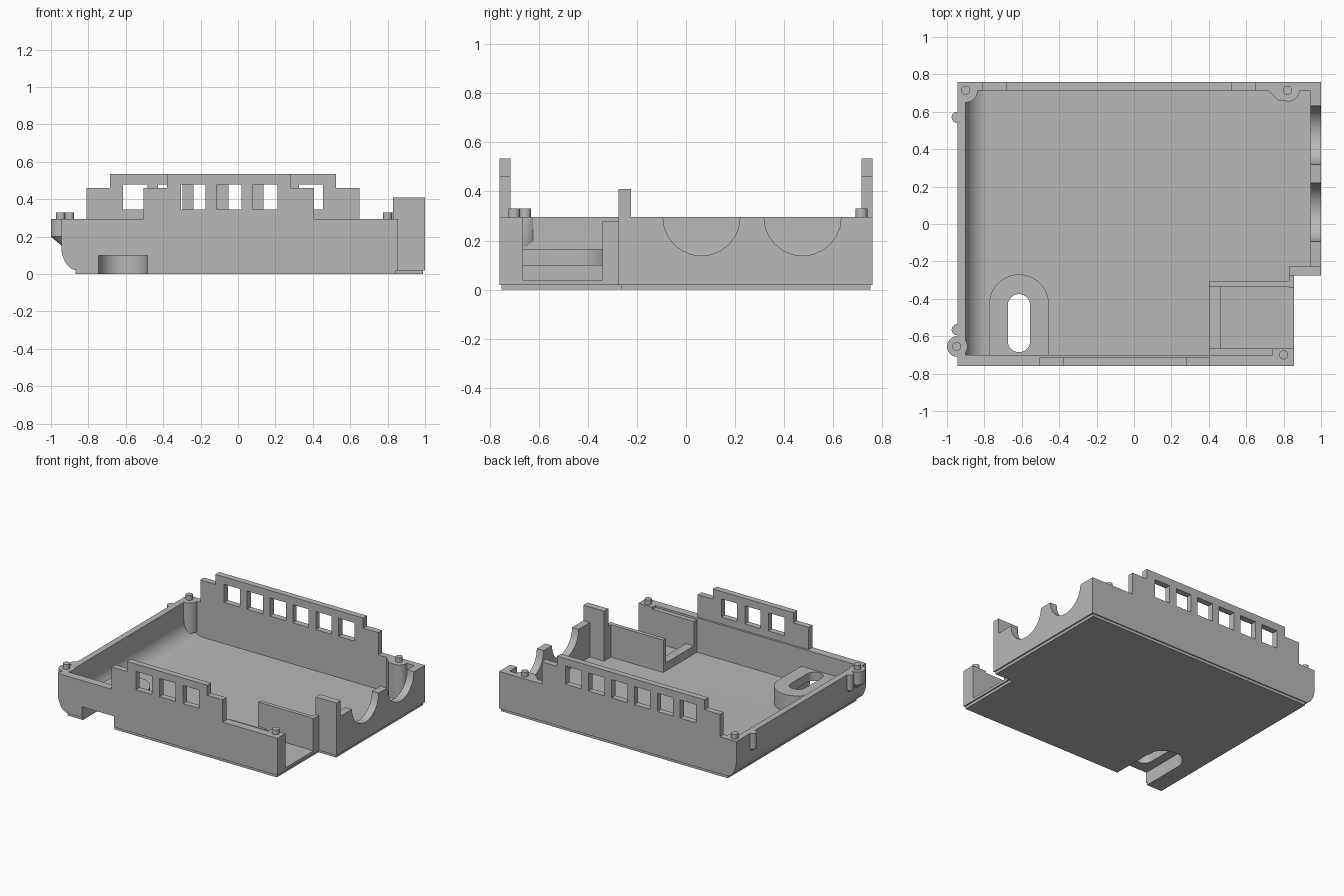
import bpy, bmesh
from math import cos, sin, radians
from mathutils import Vector

cube = bpy.data.objects.get("Cube")
if cube:
    bpy.data.objects.remove(cube, do_unlink=True)

grey = bpy.data.materials.new("light grey plastic")
grey.use_nodes = True
colour = (0.48, 0.48, 0.48, 1)
grey.diffuse_color = colour
grey.node_tree.nodes["Principled BSDF"].inputs["Base Color"].default_value = colour

parts = []


def prism(name, pts, axis, lo, hi):
    """Extrude a 2D outline along one axis."""
    place = {"x": lambda u, v, w: (w, u, v),
             "y": lambda u, v, w: (u, w, v),
             "z": lambda u, v, w: (u, v, w)}[axis]
    bm = bmesh.new()
    face = bm.faces.new([bm.verts.new(place(u, v, lo)) for u, v in pts])
    ext = bmesh.ops.extrude_face_region(bm, geom=[face])
    move = Vector(place(0, 0, hi - lo))
    bmesh.ops.translate(bm, vec=move,
                        verts=[e for e in ext["geom"] if isinstance(e, bmesh.types.BMVert)])
    bmesh.ops.recalc_face_normals(bm, faces=bm.faces[:])
    mesh = bpy.data.meshes.new(name)
    bm.to_mesh(mesh)
    bm.free()
    mesh.materials.append(grey)
    ob = bpy.data.objects.new(name, mesh)
    bpy.context.collection.objects.link(ob)
    parts.append(ob)
    return ob


def rect(a, b, c, d):
    return [(a, b), (c, b), (c, d), (a, d)]


def box(name, x, y, z):
    return prism(name, rect(x[0], y[0], x[1], y[1]), "z", *z)


def arc(cx, cy, rx, a, b, n=24, ry=None):
    ry = ry or rx
    steps = [radians(a + (b - a) * i / n) for i in range(n + 1)]
    return [(cx + rx * cos(t), cy + ry * sin(t)) for t in steps]


def disc(cx, cy, r):
    return arc(cx, cy, r, 0, 360)[:-1]


def cut(ob, cutter):
    cutter.hide_render = True
    mod = ob.modifiers.new("cut", "BOOLEAN")
    mod.operation, mod.solver, mod.object = "DIFFERENCE", "EXACT", cutter
    bpy.context.view_layer.objects.active = ob
    bpy.ops.object.modifier_apply(modifier=mod.name)


def discard(cutter):
    parts.remove(cutter)
    bpy.data.objects.remove(cutter, do_unlink=True)


def cut_all(targets, cutter):
    for ob in targets:
        cut(ob, cutter)
    discard(cutter)


TOP, FLOOR = 0.295, 0.04

# tray shell with one rounded lower edge
outer = arc(-0.86, 0.15, 0.085, 180, 270, 12, 0.13) + [(1, 0.02), (1, TOP), (-0.945, TOP)]
shell = prism("tray_shell", outer, "y", -0.76, 0.76)
inner = arc(-0.78, 0.16, 0.12, 180, 270, 12)


def cavity(x_end):
    return inner + [(x_end, FLOOR), (x_end, 0.5), (-0.9, 0.5)]


cut_all([shell], box("notch", (0.855, 1.2), (-1, -0.275), (-0.1, 0.6)))
cut_all([shell], prism("cavity_back", cavity(0.945), "y", -0.25, 0.715))
cut_all([shell], prism("cavity_front", cavity(0.9), "y", -0.7, -0.24))
for y in (0.063, 0.475):
    cut_all([shell], prism("port", disc(y, TOP, 0.157), "x", 0.9, 1.1))

# slightly inset base plate
base = prism("base_plate", [(-0.87, -0.752), (0.845, -0.752), (0.845, -0.265), (0.99, -0.265),
                            (0.99, 0.752), (-0.87, 0.752)], "z", 0, 0.02)

# raised slot housing, hollow below and open at the front
housing = prism("slot_housing", arc(-0.615, -0.43, 0.16, 0, 180) +
                [(-0.775, -0.71), (-0.455, -0.71)], "z", 0.03, 0.165)
cut_all([shell, base, housing],
        prism("recess", arc(-0.615, -0.43, 0.13, 0, 180) +
              [(-0.745, -0.9), (-0.485, -0.9)], "z", -0.1, 0.1))
cut_all([shell, housing],
        prism("slot", arc(-0.615, -0.435, 0.06, 0, 180) +
              arc(-0.615, -0.625, 0.06, 180, 360), "z", -0.1, 0.4))


# stepped window panels on the front and back walls
def panel(name, a, b, y, starts):
    step = 0.125
    ob = prism(name, [(a, TOP - 0.005), (b, TOP - 0.005), (b, 0.46), (b - step, 0.46),
                      (b - step, 0.535), (a + step, 0.535), (a + step, 0.46), (a, 0.46)],
               "y", *y)
    for s in starts:
        cut_all([ob], box("window", (s, s + 0.13), (-1, 1), (0.345, 0.48)))


panel("front_window_panel", -0.505, 0.405, (-0.76, -0.715),
      [-0.305 + 0.193 * i for i in range(3)])
panel("back_window_panel", -0.81, 0.65, (0.715, 0.76),
      [-0.615 + 0.188 * i for i in range(6)])

# side compartment and tall post
box("compartment_wall", (0.4, 0.84), (-0.335, -0.305), (0.03, 0.28))
box("compartment_end", (0.83, 0.855), (-0.34, -0.265), (0.02, 0.28))
box("compartment_sill", (0.4, 0.465), (-0.7, -0.31), (0.03, 0.1))
box("compartment_liner", (0.4, 0.75), (-0.705, -0.665), (0.03, 0.28))
box("corner_block", (0.74, 0.855), (-0.705, -0.665), (0.03, TOP))
box("tall_post", (0.83, 1), (-0.275, -0.225), (0.02, 0.41))

# corner columns inside the back wall
prism("back_right_column", arc(-0.9, 0.715, 0.065, 0, -90, 10) +
      [(-0.92, 0.65), (-0.92, 0.735), (-0.835, 0.735)], "z", 0.07, TOP)
prism("back_left_column", [(0.71, 0.72), (0.775, 0.658)] +
      arc(0.825, 0.715, 0.06, 250, 360, 10) + [(0.885, 0.735), (0.71, 0.735)],
      "z", 0.03, TOP)


# outer lugs with tapered undersides
def lug(name, y, r, low):
    ob = prism(name, disc(-0.945, y, r), "z", low, TOP)
    bm = bmesh.new()
    bm.from_mesh(ob.data)
    bottom = [f for f in bm.faces if f.normal.z < -0.9]
    ext = bmesh.ops.extrude_face_region(bm, geom=bottom)
    tip = [e for e in ext["geom"] if isinstance(e, bmesh.types.BMVert)]
    bmesh.ops.delete(bm, geom=bottom, context="FACES")
    for v in tip:
        v.co = (-0.925 + (v.co.x + 0.945) * 0.3, y + (v.co.y - y) * 0.3, low - r * 0.9)
    bm.to_mesh(ob.data)
    bm.free()


lug("corner_lug", -0.655, 0.055, 0.2)
for y in (0.57, -0.565):
    lug("small_lug", y, 0.03, 0.18)

# locating pins
for x, y in ((-0.9, 0.715), (-0.948, -0.655), (0.8, -0.7), (0.82, 0.715)):
    prism("locating_pin", disc(x, y, 0.024), "z", TOP - 0.01, 0.33)

# smooth curved faces, sharp edges elsewhere
for ob in bpy.context.scene.objects:
    ob.select_set(ob in parts)
bpy.context.view_layer.objects.active = shell
bpy.ops.object.shade_smooth_by_angle(angle=radians(30))
